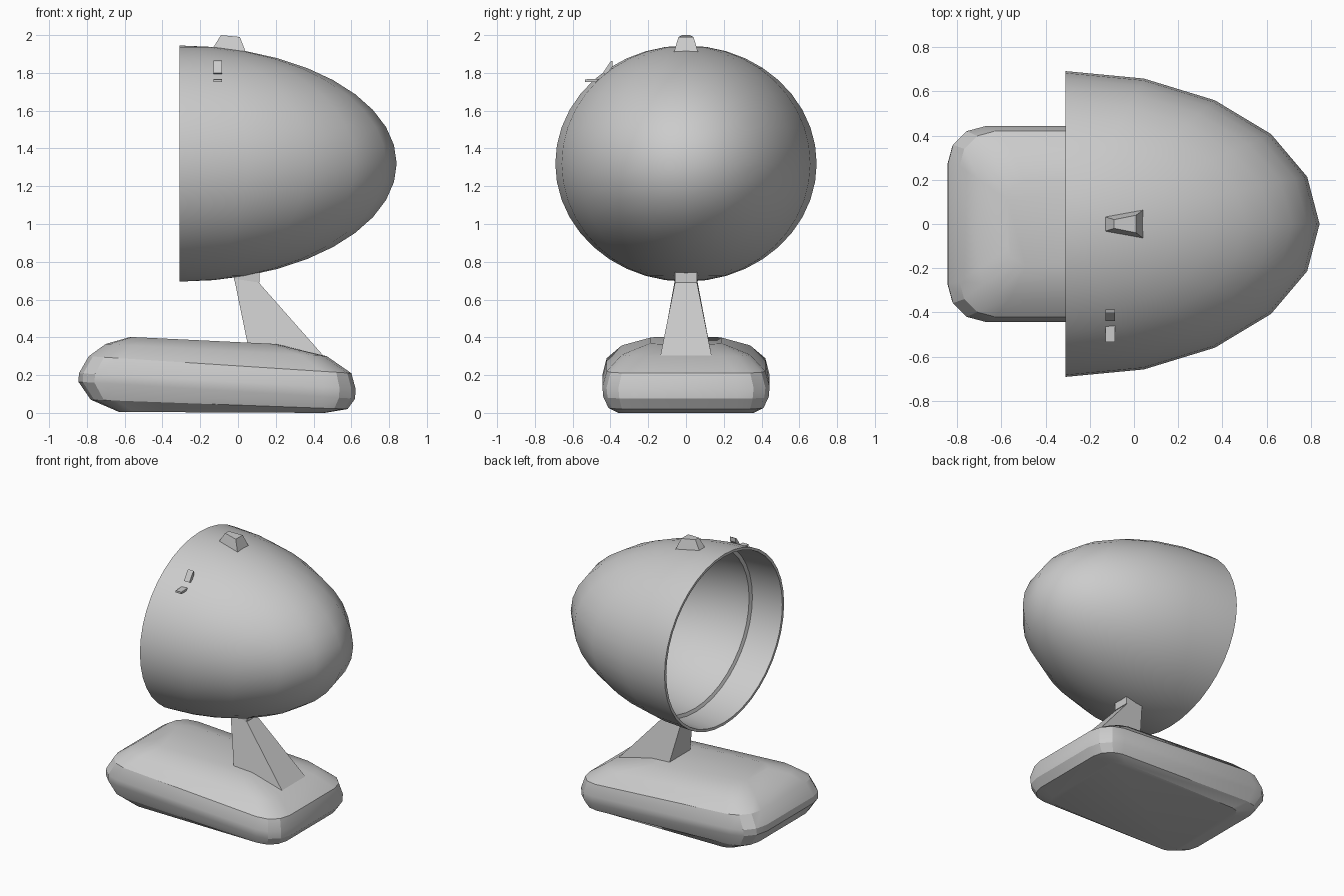
import bpy, bmesh
from math import sin, cos, pi, radians, sqrt

if "Cube" in bpy.data.objects:
    bpy.data.objects.remove(bpy.data.objects["Cube"])


def finish(name, verts, faces, angle=None):
    bm = bmesh.new()
    vs = [bm.verts.new(v) for v in verts]
    for f in faces:
        bm.faces.new([vs[i] for i in f])
    bmesh.ops.remove_doubles(bm, verts=bm.verts[:], dist=0.0005)
    bmesh.ops.recalc_face_normals(bm, faces=bm.faces[:])
    mesh = bpy.data.meshes.new(name)
    bm.to_mesh(mesh)
    bm.free()
    ob = bpy.data.objects.new(name, mesh)
    bpy.context.collection.objects.link(ob)
    if angle:
        bpy.ops.object.select_all(action='DESELECT')
        ob.select_set(True)
        bpy.context.view_layer.objects.active = ob
        bpy.ops.object.shade_smooth_by_angle(angle=radians(angle))
    return ob


def strips(rows, cols, start=0, closed=False):
    out = []
    for r in range(rows - 1):
        for c in range(cols if closed else cols - 1):
            a, b = start + r * cols + c, start + r * cols + (c + 1) % cols
            out.append((a, b, b + cols, a + cols))
    return out


def loft(name, rings, angle=None):
    n = len(rings[0])
    verts = [v for ring in rings for v in ring]
    faces = strips(len(rings), n, 0, True)
    faces += [tuple(range(n)), tuple(range(len(verts) - n, len(verts)))]
    return finish(name, verts, faces, angle)


# Head shell: half ellipsoid outside, lip, ledge and bowl inside
X0, ZC, RX, RY, RZ = -0.31, 1.32, 1.15, 0.692, 0.625
verts = []
for i in range(21):
    lat = -pi / 2 + pi * i / 20
    for j in range(11):
        lon = -pi / 2 + pi * j / 10
        verts.append((X0 + RX * cos(lat) * cos(lon),
                      RY * cos(lat) * sin(lon), ZC + RZ * sin(lat)))
faces = strips(21, 11)
profile = [(X0, 1), (X0, 0.97), (-0.08, 0.945), (-0.07, 0.91), (-0.03, 0.905)]
profile += [(X0 + 1.08 * sqrt(1 - (s / 0.935) ** 2), s)
            for s in (0.88, 0.82, 0.73, 0.6, 0.45, 0.3, 0.15, 0.0)]
start = len(verts)
for x, s in profile:
    for k in range(40):
        a = 2 * pi * k / 40
        verts.append((x, s * RY * cos(a), ZC + s * RZ * sin(a)))
faces += strips(len(profile), 40, start, True)


def clean(face):
    # collapse coincident pole corners before building the face
    out = []
    for i in face:
        if all(sum((p - q) ** 2 for p, q in zip(verts[i], verts[o])) > 1e-8 for o in out):
            out.append(i)
    return out


finish("head_shell", verts, [f for f in map(clean, faces) if len(f) > 2], 32)


# Base: stacked rounded rectangles, sloping down towards +x
def base_ring(xl, zl, xr, zr, hy, r):
    ring = []
    for cx, cy, a0 in ((xr - r, hy - r, 0), (xl + r, hy - r, 90),
                       (xl + r, r - hy, 180), (xr - r, r - hy, 270)):
        for k in range(4):
            a = radians(a0 + 30 * k)
            x = cx + r * cos(a)
            t = (x - xl) / (xr - xl)
            ring.append((x, cy + r * sin(a), zl + (zr - zl) * t))
    return ring


loft("base", [base_ring(*p) for p in (
    (-0.63, 0.005, 0.46, 0.0, 0.36, 0.08),
    (-0.78, 0.07, 0.58, 0.02, 0.41, 0.14),
    (-0.845, 0.165, 0.62, 0.075, 0.438, 0.17),
    (-0.842, 0.21, 0.622, 0.13, 0.443, 0.17),
    (-0.79, 0.30, 0.60, 0.21, 0.42, 0.16),
    (-0.70, 0.365, 0.47, 0.30, 0.34, 0.14),
    (-0.57, 0.402, 0.20, 0.365, 0.19, 0.08))], 25)


# Tapered blocks: each level is (left x, left half width, left z, right x, ...)
def taper(name, *levels):
    loft(name, [[(xl, -wl, zl), (xr, -wr, zr), (xr, wr, zr), (xl, wl, zl)]
                for xl, wl, zl, xr, wr, zr in levels])


taper("neck", (0.065, 0.13, 0.30, 0.52, 0.145, 0.24),
      (0.05, 0.12, 0.37, 0.45, 0.135, 0.305),
      (-0.02, 0.058, 0.71, 0.11, 0.058, 0.69))
taper("neck_cap", (-0.02, 0.058, 0.70, 0.115, 0.058, 0.69),
      (-0.02, 0.058, 0.75, 0.115, 0.058, 0.75))
taper("top_knob", (-0.14, 0.035, 1.92, 0.045, 0.067, 1.90),
      (-0.09, 0.02, 2.0, 0.01, 0.04, 1.99))


# Two small tabs on the front upper side of the head
def tab(name, section):
    loft(name, [[(x, y, z) for y, z in section] for x in (-0.13, -0.085)])


tab("upper_tab", ((-0.44, 1.80), (-0.42, 1.79), (-0.388, 1.835), (-0.388, 1.865), (-0.40, 1.86)))
tab("lower_tab", ((-0.535, 1.752), (-0.46, 1.752), (-0.46, 1.768), (-0.535, 1.766)))
